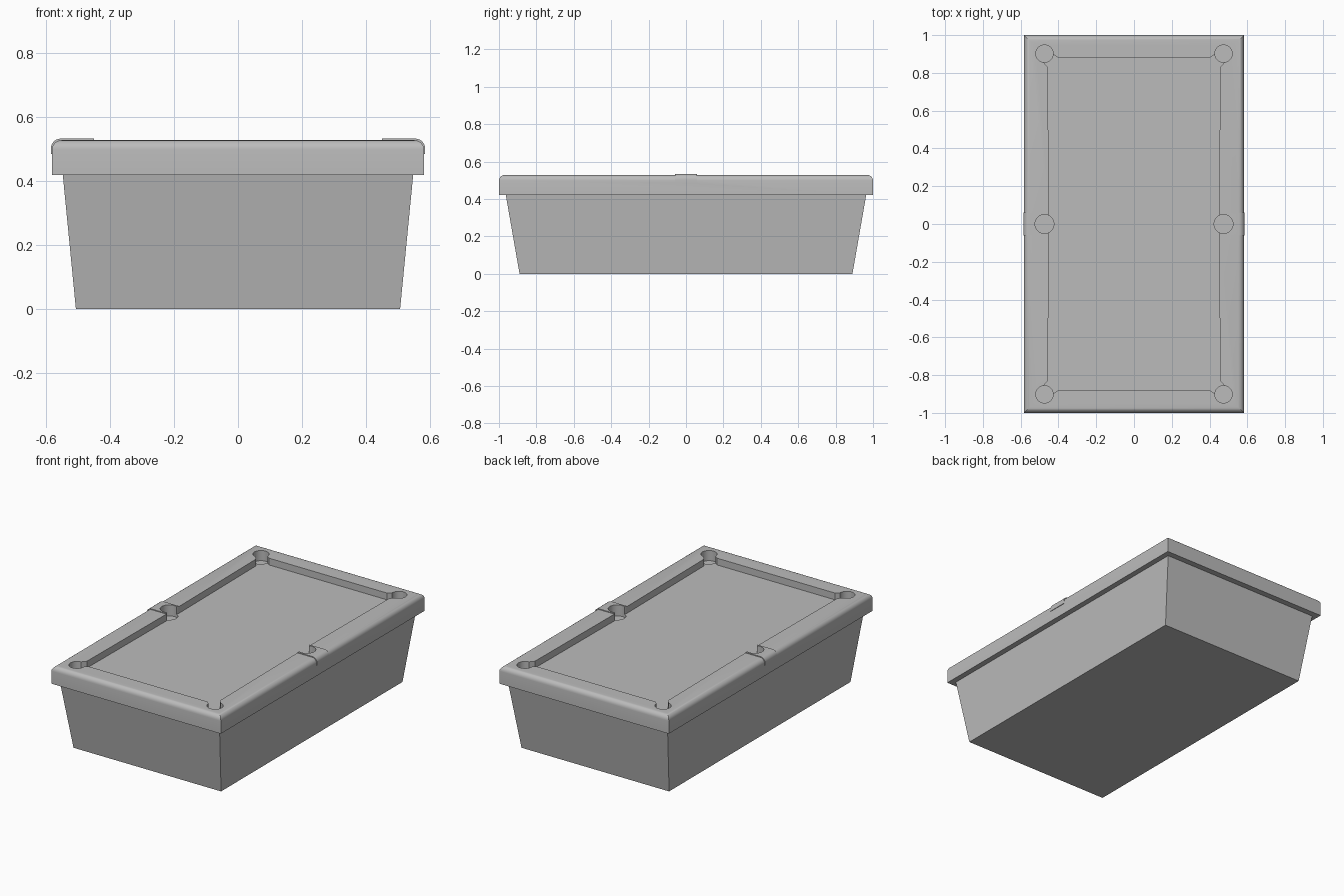
import bpy, bmesh, math
from mathutils import Vector

if "Cube" in bpy.data.objects:
    bpy.data.objects.remove(bpy.data.objects["Cube"])


def material(name, c):
    m = bpy.data.materials.new(name)
    m.diffuse_color = (*c, 1)
    m.use_nodes = True
    m.node_tree.nodes["Principled BSDF"].inputs["Base Color"].default_value = m.diffuse_color
    return m


grey = material("plain grey", (0.5, 0.5, 0.5))


def finish(name, bm):
    bmesh.ops.recalc_face_normals(bm, faces=bm.faces)
    me = bpy.data.meshes.new(name)
    bm.to_mesh(me)
    bm.free()
    me.materials.append(grey)
    ob = bpy.data.objects.new(name, me)
    bpy.context.collection.objects.link(ob)
    return ob


def loft(name, rings):
    """Solid skinned through a stack of rings with equal point counts."""
    bm = bmesh.new()
    vs = [[bm.verts.new(p) for p in r] for r in rings]
    n = len(rings[0])
    for a, b in zip(vs, vs[1:]):
        for i in range(n):
            j = (i + 1) % n
            bm.faces.new((a[i], a[j], b[j], b[i]))
    bm.faces.new(vs[0])
    bm.faces.new(vs[-1])
    return finish(name, bm)


def rect(x, y, z):
    return [(-x, -y, z), (x, -y, z), (x, y, z), (-x, y, z)]


def boolean(ob, cutter, op):
    mod = ob.modifiers.new("bool", 'BOOLEAN')
    mod.object, mod.operation, mod.solver = cutter, op, 'EXACT'
    bpy.context.view_layer.objects.active = ob
    bpy.ops.object.modifier_apply(modifier=mod.name)
    bpy.data.objects.remove(cutter)


# Tapered table body
loft("table_body", [rect(0.507, 0.89, 0), rect(0.549, 0.965, 0.43)])

# Rim with rounded upper outer edge and mitred corners
W, L, TOP, R = 0.582, 1.0, 0.528, 0.03
rings = [rect(W, L, 0.42)]
for k in range(7):
    a = math.radians(15 * k)
    inset = R * (1 - math.cos(a))
    rings.append(rect(W - inset, L - inset, TOP - R + R * math.sin(a)))
rim = loft("table_rim", rings)

# Raised bands over the rim at the middle pockets
for s in (-1, 1):
    prof = [(0.44, 0.47), (W + 0.003, 0.485)]
    for k in range(7):
        a = math.radians(15 * k)
        prof.append((W + 0.003 - R * (1 - math.cos(a)), TOP + 0.005 - R + R * math.sin(a)))
    prof.append((0.44, TOP + 0.005))
    band = loft("pocket_band", [[(s * x, y, z) for x, z in prof] for y in (-0.06, 0.06)])
    boolean(rim, band, 'UNION')

# Sunken playing bed, with mouths that flare into the corner pockets
BED, HIGH = 0.486, 0.6
quarter = [(0.46, 0.03), (0.45, 0.06), (0.457, 0.83), (0.495, 0.875),
           (0.45, 0.915), (0.405, 0.882)]
half = quarter + [(-x, y) for x, y in reversed(quarter)]
outline = half + [(-x, -y) for x, y in half]
boolean(rim, loft("bed_cutter", [[(x, y, z) for x, y in outline] for z in (BED, HIGH)]), 'DIFFERENCE')

# Six round pockets
for sx in (-1, 1):
    for cy, r in ((-0.902, 0.046), (0, 0.05), (0.902, 0.046)):
        circle = [(sx * 0.474 + r * math.cos(t * math.tau / 32),
                   cy + r * math.sin(t * math.tau / 32)) for t in range(32)]
        boolean(rim, loft("pocket_cutter", [[(x, y, z) for x, y in circle] for z in (0.465, HIGH)]),
                'DIFFERENCE')

bpy.ops.object.select_all(action='DESELECT')
rim.select_set(True)
bpy.context.view_layer.objects.active = rim
bpy.ops.object.shade_smooth_by_angle(angle=math.radians(30))
